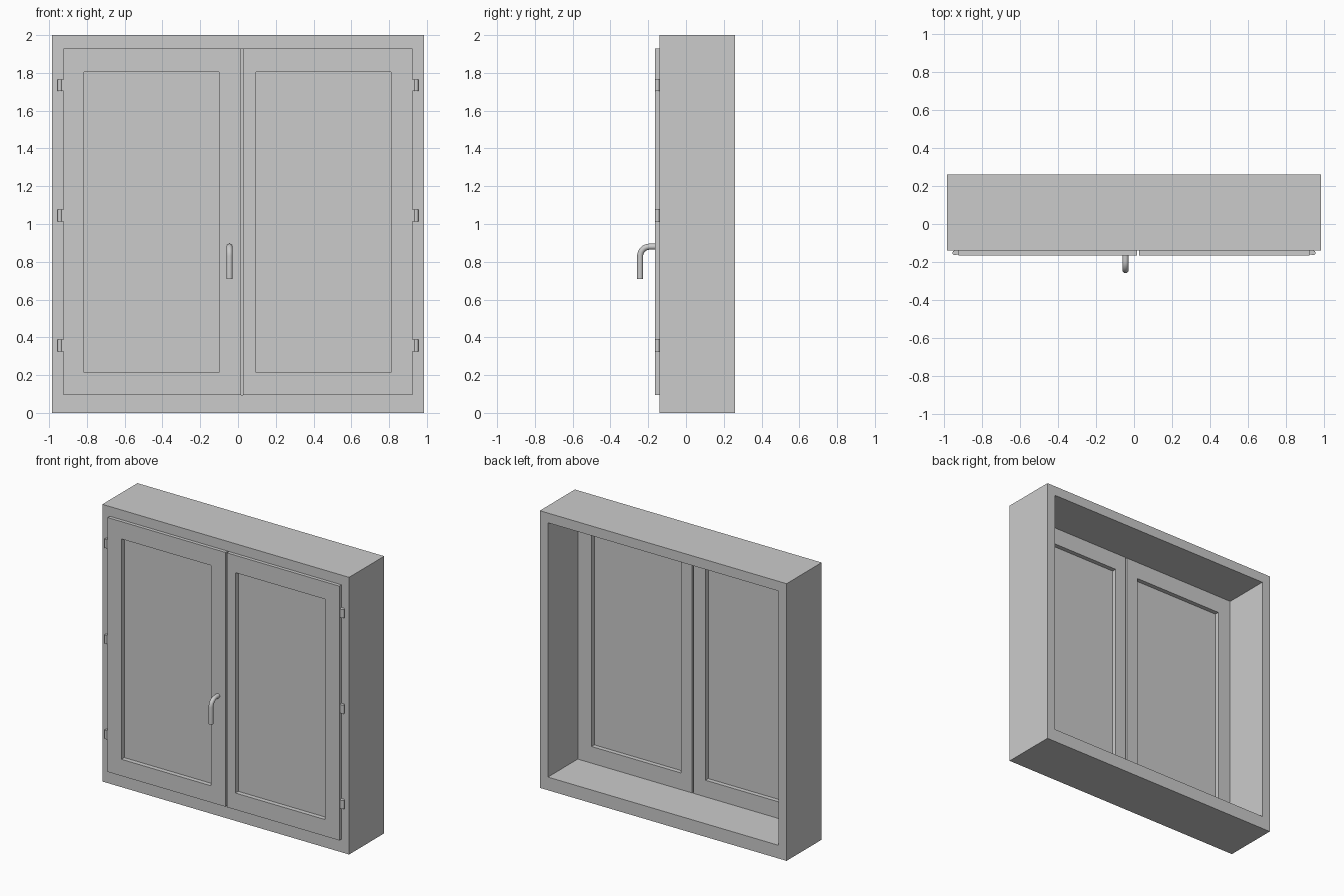
import bpy, bmesh, math

if "Cube" in bpy.data.objects:
    bpy.data.objects.remove(bpy.data.objects["Cube"])

OPEN_X, Z0, Z1 = 0.92, 0.095, 1.93      # frame opening
FRONT, BACK = -0.165, -0.08             # door faces


def finish(name, bm):
    bmesh.ops.remove_doubles(bm, verts=bm.verts, dist=1e-5)
    bmesh.ops.recalc_face_normals(bm, faces=bm.faces)
    me = bpy.data.meshes.new(name)
    bm.to_mesh(me)
    bm.free()
    ob = bpy.data.objects.new(name, me)
    bpy.context.collection.objects.link(ob)
    return ob


def add_box(bm, x0, x1, y0, y1, z0, z1):
    vs = bmesh.ops.create_cube(bm, size=1)["verts"]
    for v in vs:
        v.co.x = x0 if v.co.x < 0 else x1
        v.co.y = y0 if v.co.y < 0 else y1
        v.co.z = z0 if v.co.z < 0 else z1


def ring(name, sections):
    """Rectangular frame: a closed loop of (y, x0, x1, z0, z1) rectangles bridged together."""
    bm = bmesh.new()
    loops = [[bm.verts.new(p) for p in ((x0, y, z0), (x1, y, z0), (x1, y, z1), (x0, y, z1))]
             for y, x0, x1, z0, z1 in sections]
    for a, b in zip(loops, loops[1:] + loops[:1]):
        for i in range(4):
            j = (i + 1) % 4
            bm.faces.new((a[i], a[j], b[j], b[i]))
    bmesh.ops.dissolve_degenerate(bm, dist=1e-5, edges=bm.edges)
    return finish(name, bm)


def door(name, ymid, outer_front, outer_back, pane):
    """Rebated door sash with a pane recessed on both sides."""
    zs = (Z0, Z1)
    px = (*pane, 0.215, 1.805)
    ring(name + "_sash", [
        (FRONT, *outer_front, *zs), (ymid, *outer_front, *zs),
        (ymid, *outer_back, *zs), (BACK, *outer_back, *zs),
        (BACK, *px), (FRONT, *px)])
    bm = bmesh.new()
    add_box(bm, pane[0] - 0.01, pane[1] + 0.01, -0.132, -0.112, 0.205, 1.815)
    finish(name + "_pane", bm)


# outer casing
o, i = (-0.985, 0.985, 0, 2), (-OPEN_X, OPEN_X, Z0, Z1)
ring("casing", [(-0.14, *o), (0.26, *o), (0.26, *i), (-0.14, *i)])

# two doors whose rebated edges overlap near the middle
door("left_door", -0.128, (-0.925, 0.015), (-0.925, -0.003), (-0.815, -0.10))
door("right_door", -0.122, (0.027, 0.925), (0.007, 0.925), (0.095, 0.81))

# hinges: barrel plus a short leaf to the door edge
for side, s in (("left", -1), ("right", 1)):
    for n, zc in enumerate((0.357, 1.045, 1.735)):
        bm = bmesh.new()
        bmesh.ops.create_cone(bm, cap_ends=True, segments=16, radius1=0.0125,
                              radius2=0.0125, depth=0.062)
        for v in bm.verts:
            v.co.x += s * 0.943
            v.co.y -= 0.152
            v.co.z += zc
        xs = sorted((s * 0.92, s * 0.943))
        add_box(bm, *xs, -0.16, -0.14, zc - 0.031, zc + 0.031)
        ob = finish(f"{side}_hinge_{n + 1}", bm)
        bpy.context.view_layer.objects.active = ob
        ob.select_set(True)
        bpy.ops.object.shade_smooth_by_angle(angle=math.radians(30))
        ob.select_set(False)

# bent tube handle
R = 0.05
path = [(-0.150, 0.88)]
for k in range(9):
    a = math.pi / 2 * k / 8
    path.append((-0.243 + R - R * math.sin(a), 0.88 - R + R * math.cos(a)))
path.append((-0.243, 0.708))
bm = bmesh.new()
rings = []
for k, (y, z) in enumerate(path):
    a = math.pi / 2 * min(max(k - 1, 0), 8) / 8
    ny, nz = -math.sin(a), math.cos(a)      # outward normal of the bend
    rings.append([bm.verts.new((-0.045 + 0.016 * math.cos(t),
                                y + 0.016 * math.sin(t) * ny,
                                z + 0.016 * math.sin(t) * nz))
                  for t in (2 * math.pi * m / 16 for m in range(16))])
for a, b in zip(rings, rings[1:]):
    for m in range(16):
        n = (m + 1) % 16
        bm.faces.new((a[m], a[n], b[n], b[m]))
bm.faces.new(rings[0])
bm.faces.new(rings[-1])
handle = finish("handle", bm)
bpy.context.view_layer.objects.active = handle
handle.select_set(True)
bpy.ops.object.shade_smooth_by_angle(angle=math.radians(35))
